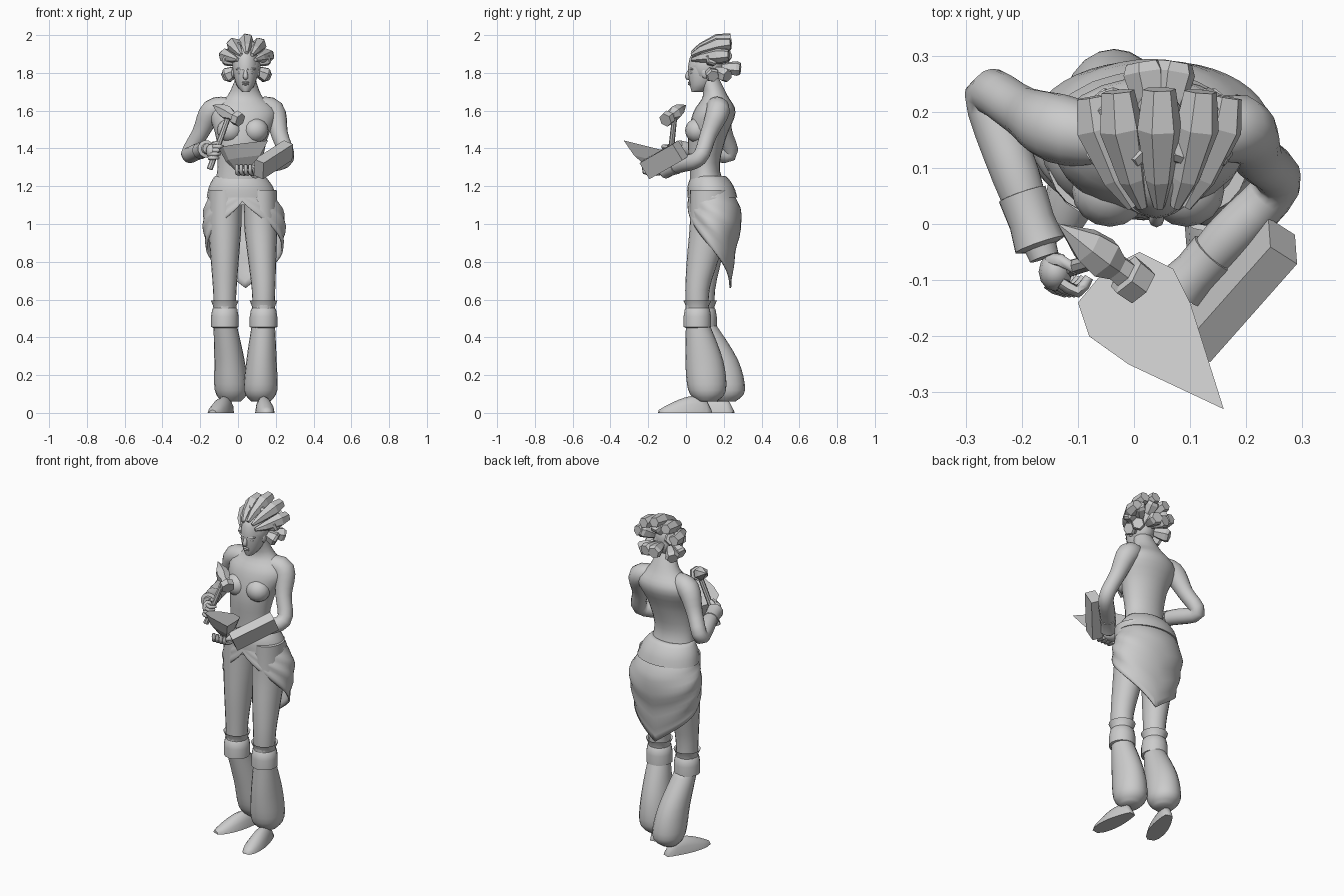
import bpy, bmesh
from math import sin, cos, pi, radians
from mathutils import Vector, Matrix, Quaternion

cube = bpy.data.objects.get("Cube")
if cube:
    bpy.data.objects.remove(cube)

GREY = (0.6, 0.6, 0.6, 1)
clay = bpy.data.materials.new("clay_grey")
clay.use_nodes = True
clay.diffuse_color = GREY
clay.node_tree.nodes["Principled BSDF"].inputs["Base Color"].default_value = GREY


def finish(name, bm, smooth):
    bmesh.ops.recalc_face_normals(bm, faces=bm.faces)
    mesh = bpy.data.meshes.new(name)
    bm.to_mesh(mesh)
    bm.free()
    mesh.materials.append(clay)
    part = bpy.data.objects.new(name, mesh)
    bpy.context.collection.objects.link(part)
    if smooth:
        bpy.ops.object.select_all(action='DESELECT')
        part.select_set(True)
        bpy.context.view_layer.objects.active = part
        bpy.ops.object.shade_smooth_by_angle(angle=radians(smooth))
    return part


def sample(keys, t):
    """Smooth curve through evenly spaced keys, t from 0 to 1."""
    last = len(keys) - 1
    x = max(0, min(1, t)) * last
    i = min(int(x), last - 1)
    f = x - i
    before, a, b, after = (keys[max(0, min(last, i + k))] for k in (-1, 0, 1, 2))
    ease = f * f * (3 - 2 * f)
    return (a + (b - a) * ease + (b - before) * (f * (1 - f) * (1 - f) / 2)
            - (after - a) * (f * f * (1 - f) / 2))


def skin(name, loops, smooth=0, capped=True):
    """Bridge equal rings of points and close both ends."""
    bm = bmesh.new()
    rows = [[bm.verts.new(p) for p in ring] for ring in loops]
    for low, high in zip(rows, rows[1:]):
        for i in range(len(low)):
            bm.faces.new((low[i - 1], low[i], high[i], high[i - 1]))
    if capped:
        bm.faces.new(rows[0])
        bm.faces.new(rows[-1])
    return finish(name, bm, smooth)


def oval(x, y, z, wide, deep, sides):
    return [(x + wide * sin(2 * pi * i / sides), y - deep * cos(2 * pi * i / sides), z)
            for i in range(sides)]


def loft(name, keys, steps=12, sides=20, smooth=60):
    """Level ovals: x, y, z, half width, half depth."""
    keys = [Vector(key) for key in keys]
    return skin(name, [oval(*sample(keys, k / steps), sides) for k in range(steps + 1)], smooth)


def tube(name, points, radii, steps=None, sides=6, smooth=60):
    """Round rings carried along a curve; without steps there is one ring per radius."""
    points = [Vector(p) for p in points]
    steps = steps or len(radii) - 1
    path = [sample(points, k / steps) for k in range(steps + 1)]
    loops, u = [], None
    for k, p in enumerate(path):
        along = (path[min(k + 1, steps)] - path[max(k - 1, 0)]).normalized()
        u = (u - along * u.dot(along)).normalized() if u else along.orthogonal().normalized()
        v = along.cross(u)
        r = sample(radii, k / steps)
        turns = [2 * pi * i / sides for i in range(sides)]
        loops.append([p + (u * cos(a) + v * sin(a)) * r for a in turns])
    return skin(name, loops, smooth)


def ball(name, centre, size, sides=16):
    bm = bmesh.new()
    bmesh.ops.create_uvsphere(bm, u_segments=sides, v_segments=sides // 2, radius=1)
    bm.transform(Matrix.LocRotScale(Vector(centre), None, Vector(size)))
    return finish(name, bm, 60)


# Torso with neck, and head
loft("torso", [(.02, .14, 1.1, .17, .12), (.01, .1, 1.28, .12, .08), (.02, .11, 1.45, .135, .1),
               (.03, .15, 1.59, .175, .112), (.035, .155, 1.68, .09, .065), (.04, .12, 1.78, .05, .05)], 20, 24)
loft("head", [(.04, .06, 1.7, .02, .03), (.04, .08, 1.74, .05, .06), (.04, .1, 1.82, .068, .09),
              (.04, .11, 1.9, .06, .08), (.04, .11, 1.94, .02, .02)])

# Face and chest, mirrored about the body line
middle = Vector((.04, 0, 0))
tube("nose", [middle + Vector((0, .02, 1.82)), middle + Vector((0, .008, 1.78)),
              middle + Vector((0, .02, 1.77))], (.006, .014, .008), 6, 8)
for name, z in (("upper_lip", 1.75), ("lower_lip", 1.74)):
    ball(name, middle + Vector((0, .02, z)), (.02, .01, .006), 10)
for side, s in (("left", 1), ("right", -1)):
    ball(side + "_eye", middle + Vector((s * .03, .03, 1.8)), (.013, .01, .007), 10)
    ball(side + "_ear", middle + Vector((s * .065, .1, 1.8)), (.01, .02, .03), 10)
    tube(side + "_brow", [middle + Vector((s * x, .01 + x / 2, 1.82)) for x in (.01, .03, .05)],
         (.005, .007, .004))
    ball(side + "_breast", (.025 + s * .068, .06, 1.495), (.068, .065, .065))

# Flared hair locks: a fan swept off the hairline, then blunt bunches behind
crown = Vector((.045, .11, 1.835))
ball("hair_cap", crown, (.075, .09, .1), 12)


def lock(name, offsets, radii):
    tube(name, [crown + Vector(p) for p in offsets], radii, smooth=0)


for k in range(-2, 3):
    a = radians(36 * k)
    spread = [(f * sin(a), f * cos(a)) for f in (.05, .08, .115, .125)]
    lock("hair_fan", [(x, y, z + .02) for (x, z), y in zip(spread, (-.08, -.03, .06, .11 + cos(a) / 50))],
         (.01, .025, .04, .03))
for polar, count, reach in ((75, 6, .13), (48, 5, .165), (10, 2, .18)):
    for k in range(count):
        a, p = radians(230 * k / (count - 1) - 115), radians(polar)
        out = Vector((sin(a) * sin(p), cos(p), cos(a) * sin(p)))
        lock("hair_bunch", [out * reach * f for f in (.4, .65, .9, 1)], (.018, .032, .04, .032))

# Bent arms with flared bracers
for side, collar, shoulder, elbow, wrist in (
        ("right", (-.04, .15, 1.62), (-.135, .17, 1.6), (-.26, .23, 1.37), (-.16, -.06, 1.4)),
        ("left", (.1, .15, 1.62), (.185, .17, 1.6), (.255, .07, 1.35), (.07, -.13, 1.28))):
    collar, shoulder, elbow, wrist = map(Vector, (collar, shoulder, elbow, wrist))
    tube(side + "_arm", [collar, shoulder, shoulder.lerp(elbow, .5), elbow, elbow.lerp(wrist, .5), wrist],
         (.05, .062, .045, .042, .043, .027), 20, 16, 70)
    tube(side + "_bracer", [elbow.lerp(wrist, f) for f in (.6, .61, .78, .92, .94)],
         (.03, .045, .042, .047, .028), sides=12, smooth=40)


# Hands: palm, then fingers bent from base through knuckle to tip
def finger(name, base, knuckle, tip):
    base, knuckle, tip = map(Vector, (base, knuckle, tip))
    tube(name, [base, base + knuckle, base + tip], (.011, .012, .008), 4)


ball("right_palm", (-.14, -.085, 1.385), (.03, .035, .04), 12)
ball("left_palm", (.035, -.155, 1.28), (.045, .035, .025), 12)
for k in range(4):
    finger("right_finger", (-.155 + k / 120, -.105, 1.35 + k / 50), (.03, -.015, 0), (.05, .01, 0))
    finger("left_finger", (.075 - k / 42, -.17, 1.265), (-.01, -.05, .01), (-.01, -.05, .05))
finger("right_thumb", (-.15, -.065, 1.4), (.02, 0, .025), (.05, -.02, .03))
finger("left_thumb", (.05, -.13, 1.295), (-.03, .015, .015), (-.055, 0, .02))

# Hammer: handle, then a head with a spike and a flared block
tube("hammer_handle", [(-.15, -.09, 1.29), (-.05, -.06, 1.57)], (.016, .014), sides=8, smooth=0)
spike, block = Vector((-.135, 0, 1.63)), Vector((.012, -.11, 1.55))
tube("hammer_head", [spike.lerp(block, f) for f in (0, .35, .55, .7, .8, .82, 1)],
     (.001, .034, .04, .026, .027, .04, .038), smooth=0)

# Bowl with a rim rising to a spout
centre = Vector((.02, -.15, 1.38))
rim = [Vector((x, y, 1.36 - y / 4)) for x, y in (
    (.16, -.33), (.1, -.14), (.07, -.08), (.01, -.05), (-.05, -.08), (-.1, -.14), (-.08, -.2), (-.01, -.25))]
skin("bowl", [[centre.lerp(p, f) - Vector((0, 0, drop)) for p in rim]
              for f, drop in ((1, 0), (.7, .06), (.3, .1))])

# Slanted box under the left forearm, its lower edge rolled outward
near, far = Vector((.11, -.205, 1.29)), Vector((.265, -.03, 1.39))
roll = Quaternion((1, 0, 0), radians(22))
bm = bmesh.new()
bmesh.ops.create_cube(bm, size=1)
bm.transform(Matrix.LocRotScale((near + far) / 2, (far - near).to_track_quat('X', 'Z') @ roll,
                                Vector(((far - near).length, .06, .1))))
finish("box", bm, 0)

# Legs with knee bands and padded wraps, and feet
for side, hip, knee, ankle, heel, toe in (
        ("left", (.12, .12), (.135, .06), (.12, .112), (.125, .135), (.155, -.145)),
        ("right", (-.07, .12), (-.07, .09), (-.035, .212), (-.04, .25), (-.135, -.02))):
    hip, knee, ankle, heel, toe = (Vector((*p, 0)) for p in (hip, knee, ankle, heel, toe))
    thigh, shin = hip.lerp(knee, .5).xy, knee.lerp(ankle, .7).xy
    loft(side + "_leg", [(*hip.xy, 1.18, .085, .1), (*hip.xy, 1, .088, .1), (*thigh, .82, .075, .085),
                         (*knee.xy, .65, .062, .064), (*knee.xy, .48, .055, .06)])
    for name, heights, radii in (("_knee_band", (.55, .57, .595, .58), (.06, .063, .074, .055)),
                                 ("_wrap_cuff", (.45, .455, .51, .55, .56), (.06, .073, .073, .066, .055))):
        loft(side + name, [(*knee.xy, z, r, r) for z, r in zip(heights, radii)], len(radii) - 1, 16, 40)
    loft(side + "_leg_wrap", [(*knee.xy, .48, .06, .06), (*shin, .28, .08, .1),
                              (*ankle.xy, .12, .088, .1), (*ankle.xy, .06, .05, .05)])
    across = (toe - heel).cross(Vector((0, 0, 1))).normalized()
    arches = []
    for k in range(11):
        f = k / 10
        half = .02 + .03 * sin(pi * f ** 1.3) ** .6
        top = .015 + .075 * sin(pi * f ** .6) ** .9
        arches.append([heel.lerp(toe, f) + across * half * cos(pi * i / 6) +
                       Vector((0, 0, top * sin(pi * i / 6))) for i in range(7)])
    skin(side + "_foot", arches, 60)

# Wrapped skirt: the hem opens high in front and falls to a point behind
levels = [Vector(key) for key in ((.01, .12, 1.24, .14, .1), (.03, .15, 1.05, .215, .145),
                                  (.035, .14, .86, .2, .125), (.04, .14, .67, .16, .1))]
sides, rows, top = 48, 14, 1.2
loops = []
for j in range(rows + 1):
    ring = []
    for i in range(sides):
        a = 2 * pi * i / sides
        back = 1 - abs(a - pi) / pi
        z = top + (1.12 - .46 * back ** .85 - top) * j / rows
        x, y, _, wide, deep = sample(levels, (levels[0].z - z) / (levels[0].z - levels[-1].z))
        fold = 1 + .02 * sin(1.5 * j + 2.5 * cos(a)) * min(1, back * 4, j / 3)
        ring.append((x + wide * fold * sin(a), y - deep * fold * cos(a), z))
    loops.append(ring)
skirt = skin("skirt", loops, 50, capped=False)
skirt.modifiers.new("thickness", 'SOLIDIFY').thickness = .01

# Waistband
loft("waistband", [(.01, .11, 1.25, .11, .07), (.01, .12, 1.252, .133, .092),
                   (.015, .13, 1.2, .168, .122), (.02, .14, 1.14, .186, .132)], 9, 24, 45)
